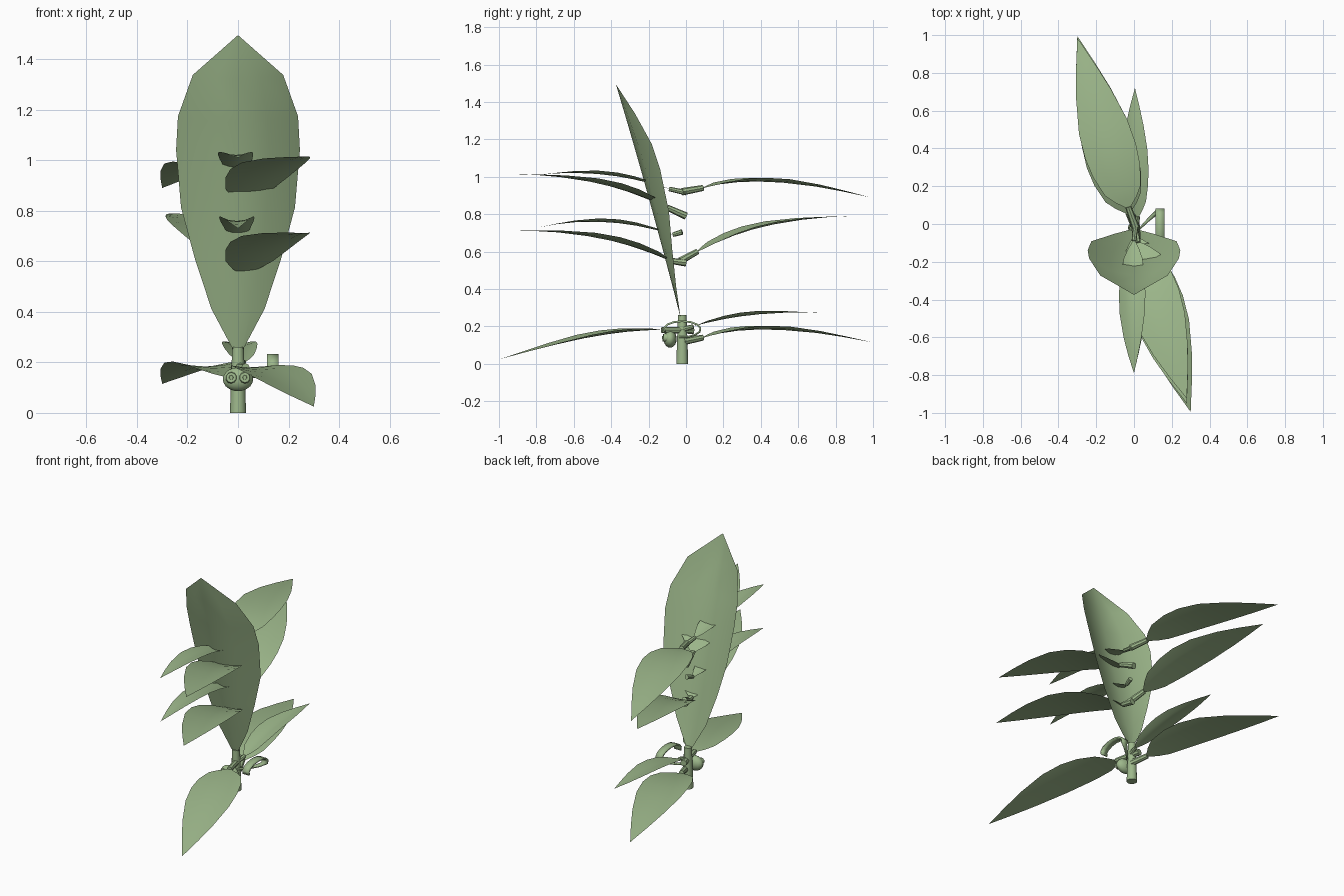
import bpy, bmesh, math
from mathutils import Vector

if "Cube" in bpy.data.objects:
    bpy.data.objects.remove(bpy.data.objects["Cube"])

green = bpy.data.materials.new("leaf green")
green.diffuse_color = (0.34, 0.48, 0.26, 1)
green.use_nodes = True
green.node_tree.nodes["Principled BSDF"].inputs["Base Color"].default_value = green.diffuse_color


def finish(bm, name, angle=40):
    bmesh.ops.recalc_face_normals(bm, faces=bm.faces)
    me = bpy.data.meshes.new(name)
    bm.to_mesh(me)
    bm.free()
    ob = bpy.data.objects.new(name, me)
    bpy.context.collection.objects.link(ob)
    me.materials.append(green)
    bpy.ops.object.select_all(action='DESELECT')
    ob.select_set(True)
    bpy.context.view_layer.objects.active = ob
    bpy.ops.object.shade_smooth_by_angle(angle=math.radians(angle))
    return ob


def rod(name, a, b, r1, r2, sides=8):
    """Tapered cylinder between two points."""
    a, b = Vector(a), Vector(b)
    bm = bmesh.new()
    bmesh.ops.create_cone(bm, cap_ends=True, segments=sides, radius1=r1,
                          radius2=r2, depth=(b - a).length)
    rot = (b - a).to_track_quat('Z', 'Y')
    for v in bm.verts:
        v.co = rot @ v.co + (a + b) / 2
    return finish(bm, name)


SMALL = [(0, .1), (.06, .42), (.13, .7), (.27, .92), (.4, 1), (.55, .95),
         (.73, .68), (.87, .36), (1, 0)]
LARGE = [(0, .08), (.12, .43), (.27, .7), (.42, .92), (.6, 1), (.71, .97),
         (.855, .73), (1, 0)]


def leaf(name, base, mid, tip, width, cup, profile=SMALL):
    """Cupped blade along a curve through base, mid and tip."""
    a, m, c = Vector(base), Vector(mid), Vector(tip)
    ctrl = 2 * m - (a + c) / 2
    axis = (c - a).normalized()
    side = axis.cross(Vector((0, 0, 1))).normalized()
    up = side.cross(axis)
    bm = bmesh.new()
    rows = []
    for t, w in profile:
        p = a * (1 - t) ** 2 + ctrl * 2 * t * (1 - t) + c * t * t
        if w == 0:
            rows.append([bm.verts.new(p)])
            continue
        rows.append([bm.verts.new(p + side * s * w * width + up * cup * (s * w) ** 2)
                     for s in (-1, -.5, 0, .5, 1)])
    for r, q in zip(rows, rows[1:]):
        for i in range(4):
            if len(q) == 1:
                bm.faces.new((r[i], r[i + 1], q[0]))
            else:
                bm.faces.new((r[i], r[i + 1], q[i + 1], q[i]))
    return finish(bm, name)


# Main stem and tall upright leaf
rod("stem", (0, -.02, 0), (0, -.02, .26), .032, .023, 12)
leaf("tall_leaf", (0, -.03, .25), (0, -.2, .89), (0, -.375, 1.495), .245, .1, LARGE)

# Side leaves: base, mid, tip, half width, stalk start
leaves = [
    ("upper_back_leaf", (-.03, .09, .94), (-.15, .47, .972), (-.3, .985, .89), .14, (.01, -.02, .92)),
    ("middle_back_leaf", (-.03, .06, .6), (-.14, .42, .735), (-.27, .88, .79), .14, (.01, -.03, .55)),
    ("lower_back_leaf", (-.03, .09, .14), (-.15, .47, .183), (-.3, .995, .115), .14, (.01, -.01, .12)),
    ("small_back_leaf", (.02, .04, .2), (.005, .36, .262), (.005, .72, .272), .07, (.01, -.03, .18)),
    ("upper_front_leaf", (.02, -.1, .835), (.13, -.47, .965), (.28, -.925, 1.015), .14, (0, 0, .79)),
    ("middle_front_leaf", (.02, -.08, .55), (.13, -.48, .675), (.28, -.95, .712), .14, (.01, 0, .54)),
    ("lower_front_leaf", (.03, -.13, .18), (.15, -.5, .145), (.3, -.995, .025), .14, (-.01, .04, .18)),
    ("small_upper_front_leaf", (0, -.09, .935), (-.01, -.44, 1.012), (0, -.79, 1.01), .07, (.01, 0, .915)),
    ("small_middle_front_leaf", (0, -.07, .69), (-.005, -.43, .758), (0, -.785, .73), .07, (.01, -.02, .705)),
]
for name, base, mid, tip, w, start in leaves:
    leaf(name, base, mid, tip, w, .02)
    r = .02 if w > .1 else .015
    rod(name.replace("leaf", "stalk"), start, base, r, r * .8)

# Seed pod with two round pores on its front
bm = bmesh.new()
bmesh.ops.create_uvsphere(bm, u_segments=16, v_segments=10, radius=1)
for v in bm.verts:
    v.co = Vector((v.co.x * .06, v.co.y * .035 - .085, v.co.z * .047 + .133))
finish(bm, "seed_pod")
for s in (-1, 1):
    rod("pod_pore", (s * .025, -.1, .138), (s * .027, -.123, .14), .026, .02, 10)
    rod("pod_pore_centre", (s * .027, -.12, .14), (s * .027, -.127, .14), .01, .008, 8)

# Curled ribbon tendril beside the stem
bm = bmesh.new()
prev = None
for i in range(12):
    t = i / 11
    ang = math.radians(-100 + 300 * t)
    x = .02 + .118 * min(1, t * 4)
    half = .005 + .018 * min(1, t * 3)
    y, z = -.02 + .098 * math.cos(ang), .185 + .043 * math.sin(ang)
    pair = [bm.verts.new((x + s * half, y, z)) for s in (-1, 1)]
    if prev:
        bm.faces.new((prev[0], prev[1], pair[1], pair[0]))
    prev = pair
tendril = finish(bm, "tendril")
mod = tendril.modifiers.new("thickness", 'SOLIDIFY')
mod.thickness = .01
mod.offset = 0
